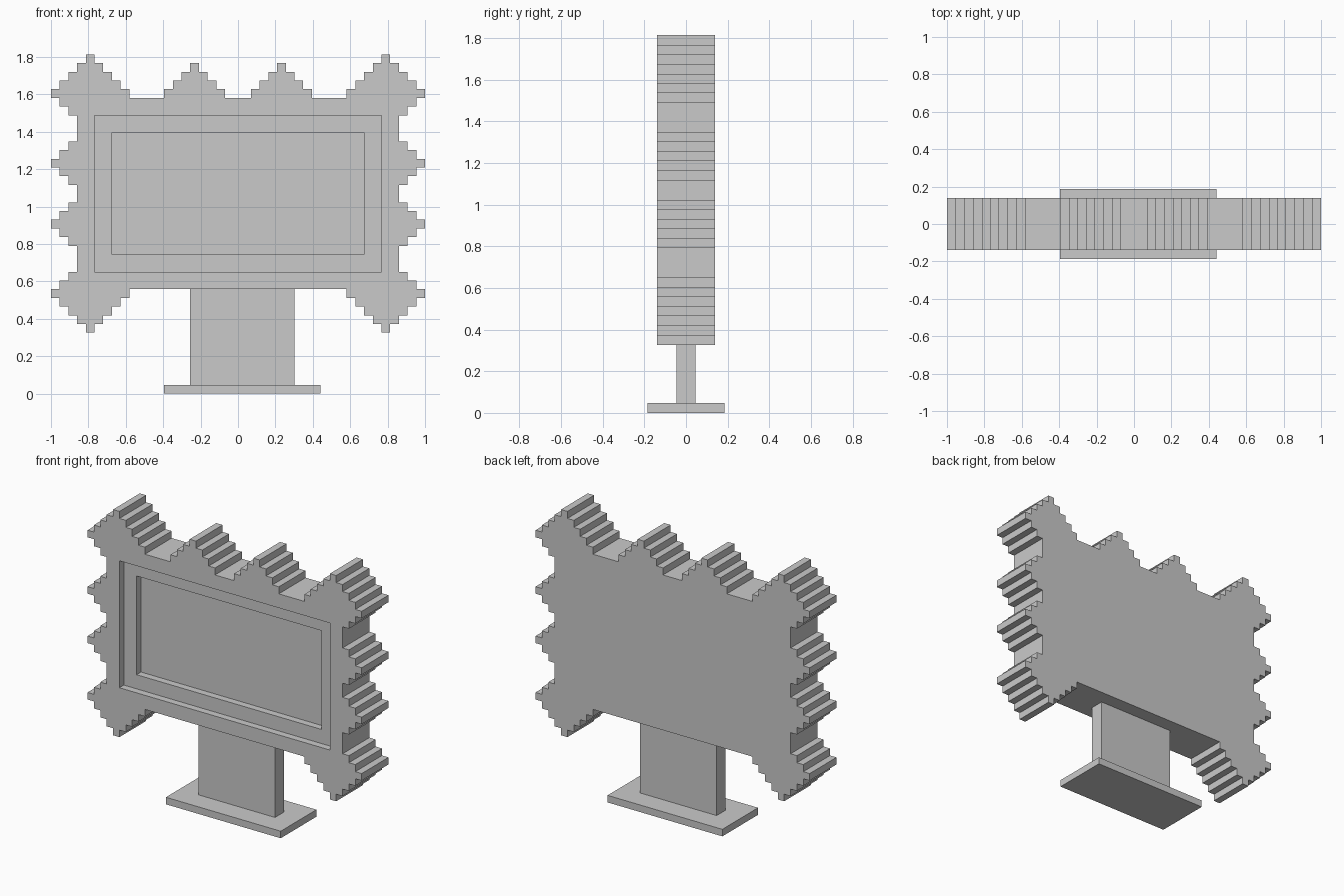
import bpy, bmesh
from mathutils import Vector

if "Cube" in bpy.data.objects:
    bpy.data.objects.remove(bpy.data.objects["Cube"], do_unlink=True)

COLS = 43            # width of the model in blocks
U = 2 / COLS         # size of one block

grey = bpy.data.materials.new("plain grey")
grey.use_nodes = True
colour = (0.59, 0.59, 0.59, 1)
grey.diffuse_color = colour
grey.node_tree.nodes["Principled BSDF"].inputs["Base Color"].default_value = colour


def finish(name, bm):
    bmesh.ops.recalc_face_normals(bm, faces=bm.faces[:])
    mesh = bpy.data.meshes.new(name)
    bm.to_mesh(mesh)
    bm.free()
    mesh.materials.append(grey)
    obj = bpy.data.objects.new(name, mesh)
    bpy.context.collection.objects.link(obj)
    return obj


def point(col, y, row):
    return Vector(((col - COLS / 2) * U, y * U, row * U))


def box(name, col0, col1, half_depth, row0, row1):
    bm = bmesh.new()
    bmesh.ops.create_cube(bm, size=1)
    lo, hi = point(col0, -half_depth, row0), point(col1, half_depth, row1)
    for v in bm.verts:
        v.co = Vector((a + b) / 2 + c * (b - a) for a, b, c in zip(lo, hi, v.co))
    return finish(name, bm)


def push(bm, faces, depth):
    """Extrude faces along y by a number of blocks."""
    new = bmesh.ops.extrude_face_region(bm, geom=faces)["geom"]
    verts = [g for g in new if isinstance(g, bmesh.types.BMVert)]
    bmesh.ops.translate(bm, verts=verts, vec=(0, depth * U, 0))
    return [g for g in new if isinstance(g, bmesh.types.BMFace)]


def recess(bm, faces, inset):
    """Sink the faces inside the inset rectangle by one block."""
    sunk = [f for f in faces if inside(f, inset)]
    floor = push(bm, sunk, 1)
    # Open the recess by removing the faces it was sunk from
    cover = [f for f in sunk if f.is_valid]
    bmesh.ops.delete(bm, geom=cover, context='FACES')
    return floor


def inside(face, inset):
    c = face.calc_center_median()
    col, row = c.x / U + COLS / 2, c.z / U
    return 3 + inset < col < 40 - inset and 12 + inset < row < 34 - inset


# Stepped diamond ornaments: column, row, reach (mirrored left to right)
DIAMONDS = [(4, 34, 4), (4, 11, 4), (16, 34, 3), (3, 26, 3), (3, 19, 3)]


def filled(col, row):
    if 3 <= col < 40 and 12 <= row < 34:
        return True
    c = min(col, COLS - 1 - col)
    return any(abs(c - x) + abs(row - z) <= r for x, z, r in DIAMONDS)


# Framed panel with stepped border and a two-step recess
bm = bmesh.new()
for col in range(COLS):
    for row in range(39):
        if filled(col, row):
            corners = [(col, row), (col + 1, row), (col + 1, row + 1), (col, row + 1)]
            bm.faces.new([bm.verts.new(point(c, 3, r)) for c, r in corners])
bmesh.ops.remove_doubles(bm, verts=bm.verts[:], dist=U / 100)
front = push(bm, bm.faces[:], -6)
ledge = recess(bm, front, 2)
recess(bm, ledge, 4)
finish("framed_panel", bm)

# Stand
box("stand_post", 16, 28, 1, 1, 12)
box("stand_base", 13, 31, 4, 0, 1)
